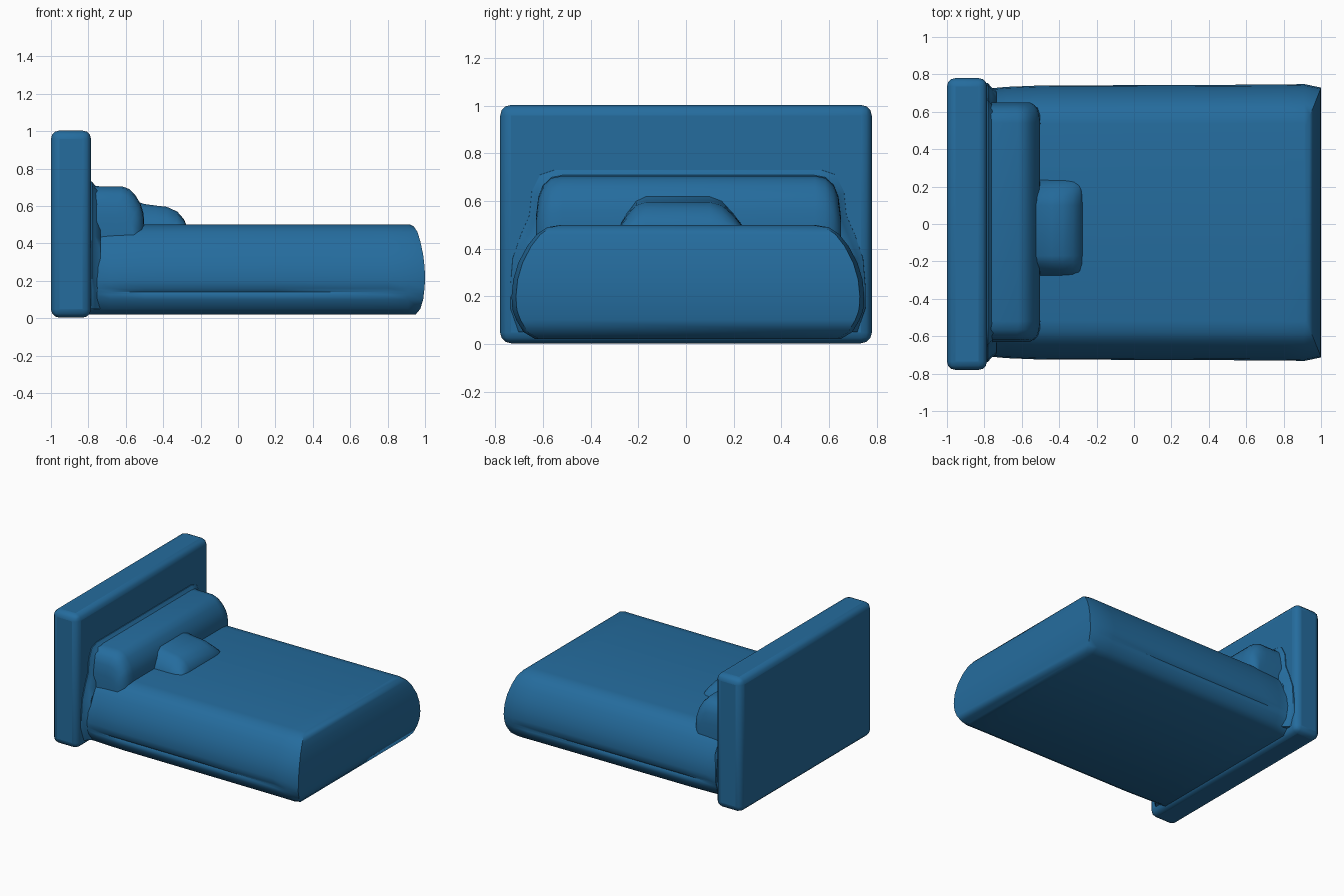
import bpy
import bmesh
import math

cube = bpy.data.objects.get("Cube")
if cube:
    bpy.data.objects.remove(cube, do_unlink=True)

blue = bpy.data.materials.new("bed blue")
blue.use_nodes = True
colour = (0.018, 0.15, 0.34, 1)
blue.diffuse_color = colour
shader = next(n for n in blue.node_tree.nodes if n.type == 'BSDF_PRINCIPLED')
shader.inputs["Base Color"].default_value = colour


def finish(name, bm, bevel=0, angle=40):
    """Turn a bmesh into a smooth-shaded part, optionally with rounded edges."""
    bmesh.ops.recalc_face_normals(bm, faces=bm.faces)
    mesh = bpy.data.meshes.new(name)
    bm.to_mesh(mesh)
    bm.free()
    mesh.materials.append(blue)
    part = bpy.data.objects.new(name, mesh)
    bpy.context.collection.objects.link(part)
    if bevel:
        mod = part.modifiers.new("rounding", 'BEVEL')
        mod.width = bevel
        mod.segments = 3
        mod.limit_method = 'ANGLE'
    bpy.ops.object.select_all(action='DESELECT')
    part.select_set(True)
    bpy.context.view_layer.objects.active = part
    bpy.ops.object.shade_smooth_by_angle(angle=math.radians(angle))
    return part


def loft(name, rings, angle=50):
    """Skin even-sided rings; each end is closed with strips between paired points."""
    bm = bmesh.new()
    loops = [[bm.verts.new(p) for p in ring] for ring in rings]
    n = len(loops[0])
    for a, b in zip(loops, loops[1:]):
        for i in range(n):
            j = (i + 1) % n
            bm.faces.new((a[i], a[j], b[j], b[i]))
    for end in (loops[0], loops[-1]):
        for i in range(n // 2 - 1):
            bm.faces.new((end[i], end[i + 1], end[n - 2 - i], end[n - 1 - i]))
    return finish(name, bm, angle=angle)


# Headboard: upright rounded slab
bm = bmesh.new()
bmesh.ops.create_cube(bm, size=1)
for v in bm.verts:
    v.co = (-0.893 + v.co.x * 0.214, v.co.y * 1.56, 0.503 + v.co.z)
finish("headboard", bm, bevel=0.045)

# Mattress: rows of half width, height, end position and groove depth
side = [(0.64, 0.02, 0.95, 0), (0.69, 0.05, 0.975, 0), (0.72, 0.1, 0.99, 0),
        (0.73, 0.125, 0.993, 0.2), (0.735, 0.14, 0.995, 1), (0.738, 0.16, 0.997, 0.2),
        (0.74, 0.2, 1.0, 0), (0.733, 0.27, 0.998, 0), (0.712, 0.34, 0.99, 0),
        (0.675, 0.41, 0.975, 0), (0.635, 0.46, 0.96, 0), (0.59, 0.49, 0.94, 0),
        (0.53, 0.5, 0.92, 0)]


def mattress_ring(x, width, groove):
    half = [(end if x is None else x, w * width - g * groove, z)
            for w, z, end, g in side]
    return ([(px, 0.008 + w, z) for px, w, z in half]
            + [(px, 0.008 - w, z) for px, w, z in reversed(half)])


loft("mattress", [mattress_ring(*s) for s in (
    (-0.83, 0.99, 0), (-0.76, 0.97, 0), (-0.68, 0.98, 0.01), (-0.5, 0.99, 0.018),
    (0.2, 0.993, 0.018), (0.8, 0.997, 0.014), (0.91, 1.0, 0), (None, 0.975, 0))])


def pillow(name, profile, stations, base):
    """Sweep a depth profile along y; stations give y, height scale, depth scale."""
    back = profile[0][0]
    rings = []
    for y, height, depth in stations:
        top = [(back + (x - back) * depth, y, base + (z - base) * height)
               for x, z in profile]
        rings.append(top + [(x, y, base - 0.05) for x, _, _ in reversed(top)])
    loft(name, rings, angle=60)


# Bolster against the headboard
pillow("bolster",
       [(-0.81, 0.715), (-0.74, 0.705), (-0.62, 0.705), (-0.58, 0.69), (-0.55, 0.66),
        (-0.52, 0.61), (-0.505, 0.56), (-0.5, 0.48)],
       [(-0.63, 0.25, 0.82), (-0.62, 0.6, 0.88), (-0.6, 0.82, 0.95), (-0.565, 0.96, 0.99),
        (-0.52, 1, 1), (0.54, 1, 1), (0.585, 0.96, 0.99), (0.62, 0.82, 0.95),
        (0.64, 0.6, 0.88), (0.65, 0.25, 0.82)], 0.48)

# Small cushion in front of the bolster
pillow("cushion",
       [(-0.56, 0.63), (-0.5, 0.61), (-0.44, 0.602), (-0.38, 0.595), (-0.325, 0.57),
        (-0.29, 0.53), (-0.272, 0.49)],
       [(-0.28, 0.1, 0.96), (-0.25, 0.5, 0.99), (-0.21, 0.88, 1), (-0.17, 1, 1),
        (0.1, 1, 1), (0.15, 0.88, 1), (0.2, 0.5, 0.98), (0.24, 0.1, 0.9)], 0.48)

# Soft fillet joining bolster and mattress to the headboard
fillet = [(0.7, 0.05), (0.735, 0.15), (0.735, 0.24), (0.725, 0.36), (0.69, 0.45),
          (0.655, 0.53), (0.645, 0.63), (0.61, 0.7), (0.55, 0.72)]
rings = []
for x, grow in ((-0.82, 0.012), (-0.78, 0.01), (-0.765, -0.01), (-0.735, -0.03)):
    half = [(w + grow, z + (grow if z > 0.4 else 0)) for w, z in fillet]
    rings.append([(x, 0.008 + w, z) for w, z in half]
                 + [(x, 0.008 - w, z) for w, z in reversed(half)])
loft("headboard_fillet", rings)
